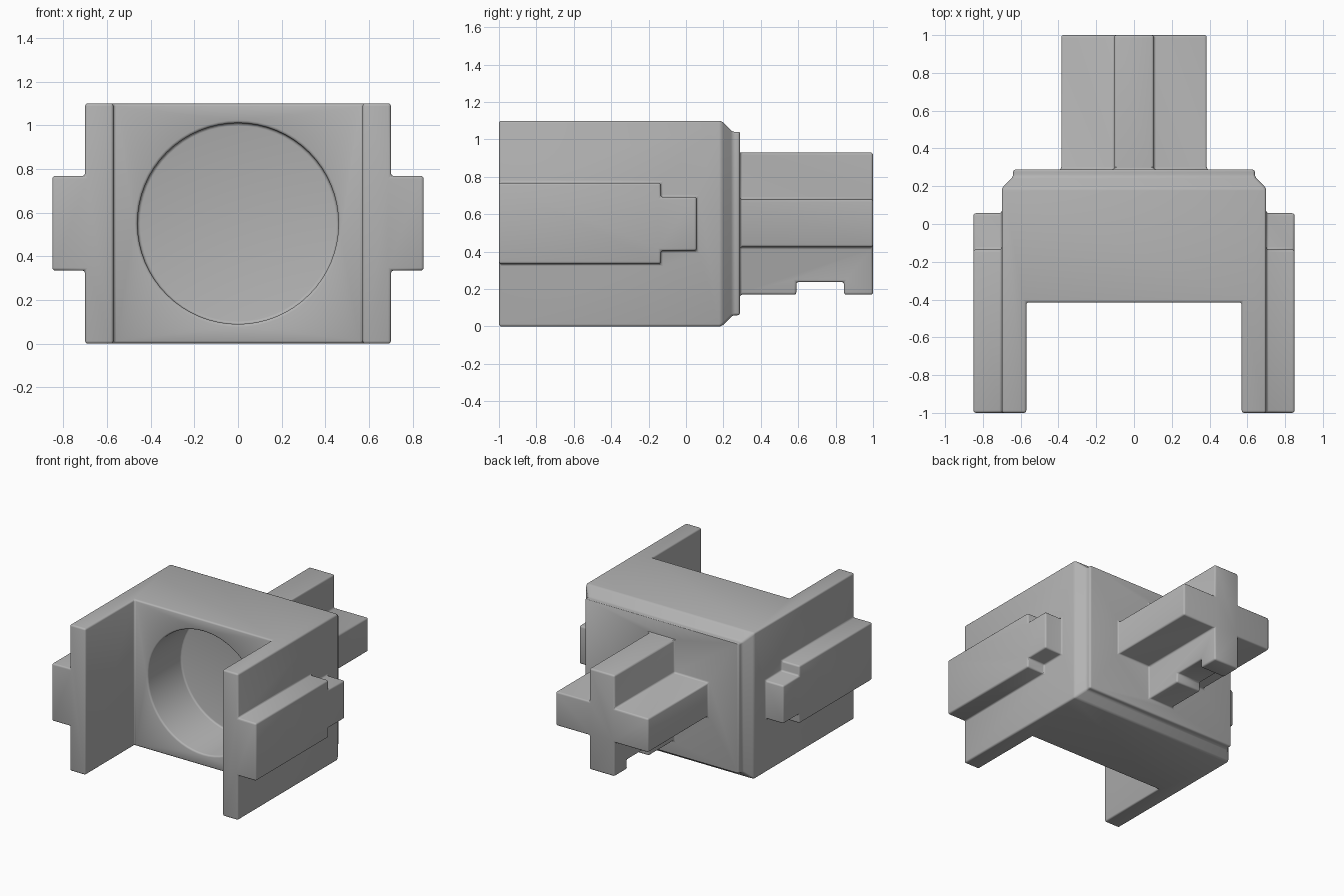
import bpy, bmesh, math
from mathutils import Matrix

cube = bpy.data.objects.get("Cube")
if cube:
    bpy.data.objects.remove(cube, do_unlink=True)

grey = bpy.data.materials.new("plain_grey")
grey.use_nodes = True
COLOUR = (0.45, 0.45, 0.45, 1)
grey.diffuse_color = COLOUR
grey.node_tree.nodes["Principled BSDF"].inputs["Base Color"].default_value = COLOUR
MID = 0.55


def finish(name, bm):
    bmesh.ops.recalc_face_normals(bm, faces=bm.faces)
    mesh = bpy.data.meshes.new(name)
    bm.to_mesh(mesh)
    bm.free()
    mesh.materials.append(grey)
    obj = bpy.data.objects.new(name, mesh)
    bpy.context.collection.objects.link(obj)
    return obj


def loft(name, rings):
    """Rectangular sections (y, x0, x1, z0, z1) joined along y."""
    bm = bmesh.new()
    loops = [[bm.verts.new(p) for p in ((a, y, c), (b, y, c), (b, y, d), (a, y, d))]
             for y, a, b, c, d in rings]
    for lo, hi in zip(loops, loops[1:]):
        for i in range(4):
            j = (i + 1) % 4
            bm.faces.new((lo[i], lo[j], hi[j], hi[i]))
    bm.faces.new(loops[0])
    bm.faces.new(loops[-1])
    return finish(name, bm)


def box(name, x, y, z):
    return loft(name, [(y[0], *x, *z), (y[1], *x, *z)])


def combine(target, tool, operation):
    tool.hide_render = True
    mod = target.modifiers.new(operation.lower(), "BOOLEAN")
    mod.operation, mod.object, mod.solver = operation, tool, "EXACT"
    bpy.context.view_layer.objects.active = target
    bpy.ops.object.modifier_apply(modifier=mod.name)
    bpy.data.objects.remove(tool, do_unlink=True)


# Block with chamfered rear collar
body = loft("connector_body", [(y, -x, x, MID - h, MID + h) for y, x, h in (
    (-1, 0.7, 0.55), (0.19, 0.7, 0.55), (0.25, 0.64, 0.49), (0.288, 0.64, 0.49))])

# Open front between the two arms
combine(body, box("front_gap", (-0.57, 0.57), (-1.2, -0.415), (-0.2, 1.3)), "DIFFERENCE")

# Side rails, each with a narrower rear tongue
for s in (-1, 1):
    x = sorted((s * 0.64, s * 0.85))
    combine(body, box("side_rail", x, (-1, -0.135), (0.335, 0.768)), "UNION")
    combine(body, box("rail_tongue", x, (-0.3, 0.057), (0.405, 0.692)), "UNION")

# Cross shaped rear axle with a notch underneath
combine(body, box("axle_upright", (-0.105, 0.105), (0.2, 1), (0.17, 0.93)), "UNION")
combine(body, box("axle_crossbar", (-0.385, 0.385), (0.2, 1), (0.425, 0.68)), "UNION")
combine(body, box("axle_notch", (-0.3, 0.3), (0.59, 0.845), (0, 0.238)), "DIFFERENCE")

# Round blind socket in the front wall
bm = bmesh.new()
bmesh.ops.create_cone(bm, cap_ends=True, segments=64, radius1=0.46, radius2=0.46, depth=0.8,
                      matrix=Matrix.Translation((0, -0.42, MID)) @ Matrix.Rotation(math.pi / 2, 4, "X"))
combine(body, finish("socket", bm), "DIFFERENCE")

# Clean flat faces, then round every edge slightly
bm = bmesh.new()
bm.from_mesh(body.data)
bmesh.ops.remove_doubles(bm, verts=bm.verts, dist=0.0005)
bmesh.ops.dissolve_limit(bm, angle_limit=0.02, verts=bm.verts, edges=bm.edges)
bm.to_mesh(body.data)
bm.free()
bevel = body.modifiers.new("soft_edges", "BEVEL")
bevel.width, bevel.segments = 0.013, 3
bevel.limit_method, bevel.angle_limit = "ANGLE", math.radians(30)
bevel.use_clamp_overlap = False

bpy.ops.object.select_all(action="DESELECT")
body.select_set(True)
bpy.context.view_layer.objects.active = body
bpy.ops.object.modifier_apply(modifier=bevel.name)
bpy.ops.object.shade_smooth_by_angle(angle=math.radians(35))
